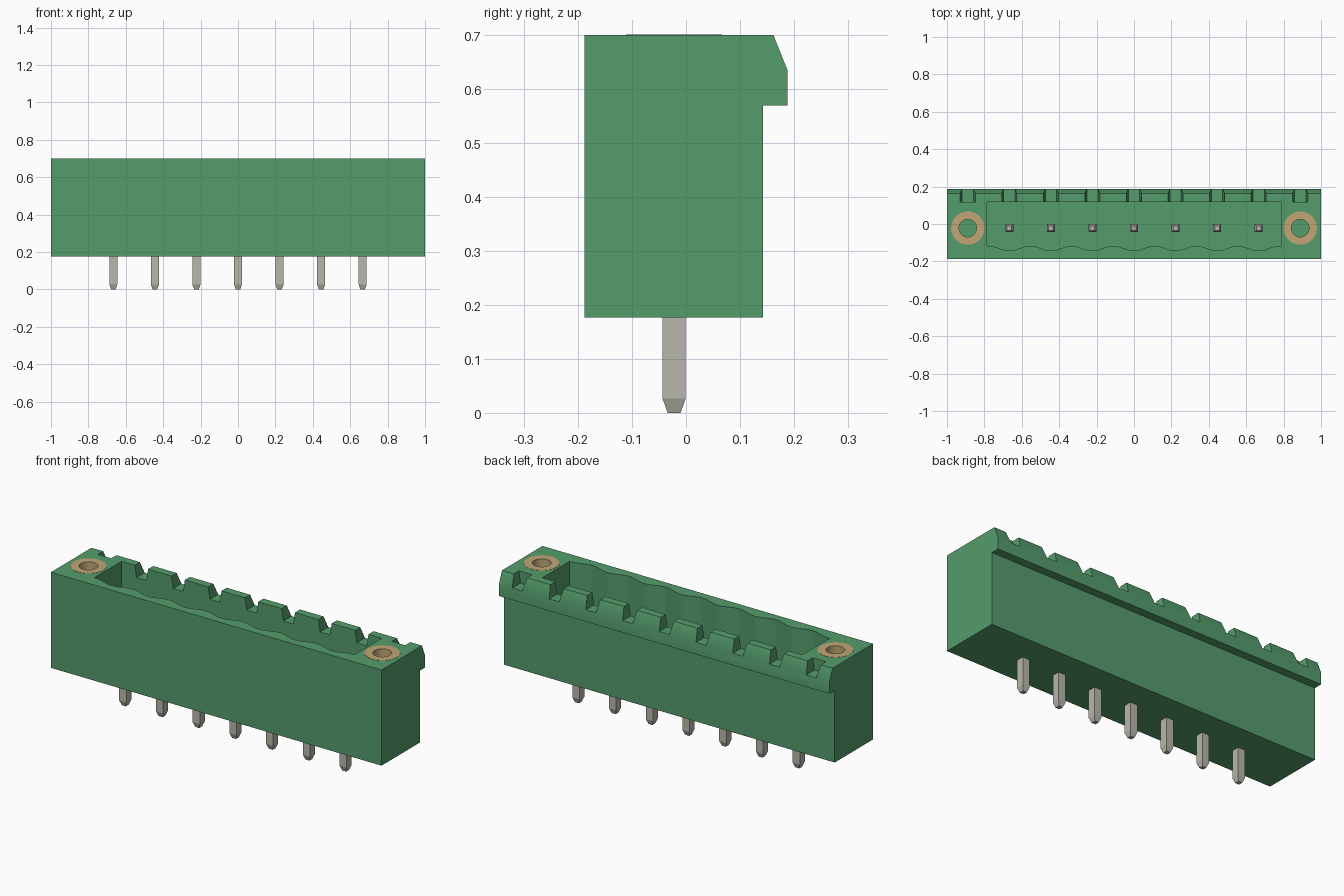
import bpy, bmesh, math
from mathutils import Vector

if "Cube" in bpy.data.objects:
    bpy.data.objects.remove(bpy.data.objects["Cube"])


def material(name, rgb):
    m = bpy.data.materials.new(name)
    m.use_nodes = True
    m.diffuse_color = (*rgb, 1)
    m.node_tree.nodes["Principled BSDF"].inputs["Base Color"].default_value = (*rgb, 1)
    return m


GREEN = material("housing green", (0.09, 0.335, 0.15))
BRASS = material("brass tan", (0.53, 0.38, 0.18))
METAL = material("pin grey", (0.48, 0.47, 0.41))

PITCH = 0.2222
PIN_Y = -0.022
SCREW_X = 4 * PITCH
PIN_XS = [i * PITCH for i in range(-3, 4)]


def loft(bm, loops, caps=True, closed=False):
    """Skin a list of equally long vertex loops."""
    rings = [[bm.verts.new(p) for p in loop] for loop in loops]
    n = len(rings[0])
    pairs = list(zip(rings, rings[1:])) + ([(rings[-1], rings[0])] if closed else [])
    for a, b in pairs:
        for i in range(n):
            j = (i + 1) % n
            bm.faces.new((a[i], a[j], b[j], b[i]))
    if caps and not closed:
        bm.faces.new(rings[0])
        bm.faces.new(rings[-1])


def finish(bm, name, mat):
    bmesh.ops.recalc_face_normals(bm, faces=bm.faces[:])
    me = bpy.data.meshes.new(name)
    bm.to_mesh(me)
    bm.free()
    me.materials.append(mat)
    ob = bpy.data.objects.new(name, me)
    bpy.context.collection.objects.link(ob)
    return ob


def activate(ob):
    bpy.ops.object.select_all(action="DESELECT")
    ob.select_set(True)
    bpy.context.view_layer.objects.active = ob


def cut(target, cutter):
    cutter.hide_render = True
    mod = target.modifiers.new("cut", "BOOLEAN")
    mod.operation = "DIFFERENCE"
    mod.solver = "EXACT"
    mod.object = cutter
    activate(target)
    bpy.ops.object.modifier_apply(modifier=mod.name)
    bpy.data.objects.remove(cutter)


def circle(x, r, z, n=40):
    return [(x + r * math.cos(2 * math.pi * i / n),
             PIN_Y + r * math.sin(2 * math.pi * i / n), z) for i in range(n)]


def square(x, h, z):
    return [(x + sx * h, PIN_Y + sy * h, z)
            for sx, sy in ((-1, -1), (1, -1), (1, 1), (-1, 1))]


# Housing: side profile with the rear latch lip, swept along x
profile = [(-0.188, 0.177), (0.143, 0.177), (0.143, 0.57), (0.188, 0.57),
           (0.188, 0.635), (0.162, 0.70), (-0.188, 0.70)]
bm = bmesh.new()
loft(bm, [[(x, y, z) for y, z in profile] for x in (-1, 1)])
housing = finish(bm, "housing", GREEN)

# Socket cavity with a scalloped front wall
steps = 98
outline = [(0.787, 0.118), (-0.787, 0.118), (-0.787, -0.117)]
for i in range(steps + 1):
    x = -3.5 * PITCH + 7 * PITCH * i / steps
    outline.append((x, -0.13 - 0.013 * math.cos(2 * math.pi * x / PITCH)))
outline.append((0.787, -0.117))
bm = bmesh.new()
loft(bm, [[(x, y, z) for x, y in outline] for z in (0.27, 0.8)])
cut(housing, finish(bm, "cavity_cutter", GREEN))

# Tapered notches along the latch lip
bm = bmesh.new()
for k in range(-4, 5):
    x = k * PITCH
    section = [(-0.03, 0.635), (0.03, 0.635), (0.048, 0.75), (-0.048, 0.75)]
    loft(bm, [[(x + dx, y, z) for dx, z in section] for y in (0.117, 0.25)])
cut(housing, finish(bm, "notch_cutter", GREEN))

# Bores for the threaded inserts
bm = bmesh.new()
for s in (-1, 1):
    loft(bm, [circle(s * SCREW_X, 0.089, z) for z in (0.38, 0.8)])
cut(housing, finish(bm, "bore_cutter", GREEN))
activate(housing)
bpy.ops.object.shade_smooth_by_angle(angle=math.radians(25))

# Threaded inserts, flush with the top
for s, side in ((-1, "right"), (1, "left")):
    bm = bmesh.new()
    x = s * SCREW_X
    loft(bm, [circle(x, 0.089, 0.38), circle(x, 0.089, 0.701),
              circle(x, 0.047, 0.701), circle(x, 0.047, 0.38)], closed=True)
    activate(finish(bm, side + "_insert", BRASS))
    bpy.ops.object.shade_smooth_by_angle(angle=math.radians(30))

# Contact pins with tapered ends
for i, x in enumerate(PIN_XS):
    bm = bmesh.new()
    loft(bm, [square(x, 0.012, 0), square(x, 0.0215, 0.027),
              square(x, 0.0215, 0.53), square(x, 0.012, 0.557)])
    finish(bm, "pin_%d" % (i + 1), METAL)
